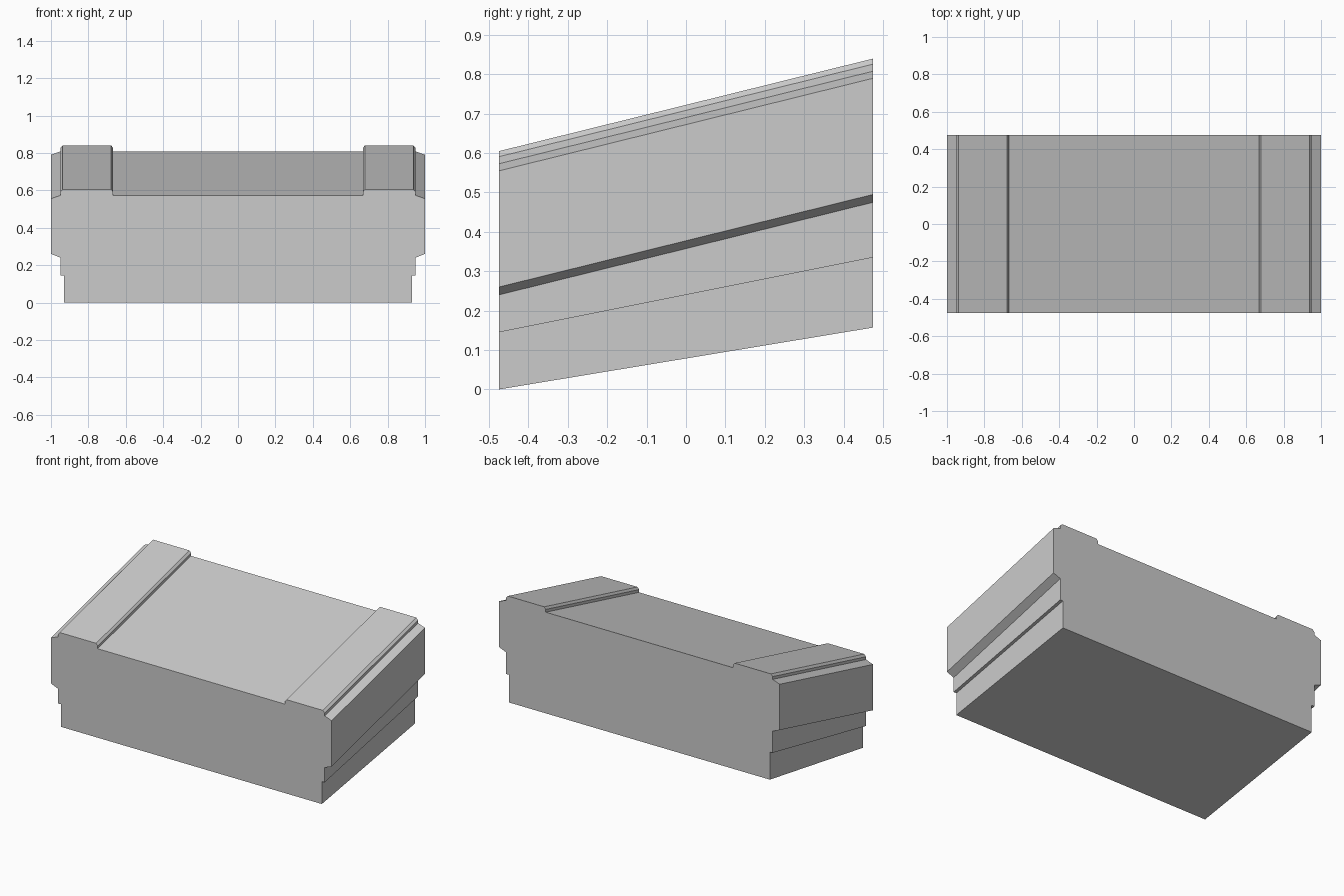
import bpy
import bmesh

cube = bpy.data.objects.get("Cube")
if cube:
    bpy.data.objects.remove(cube, do_unlink=True)

# Single stone grey
grey = bpy.data.materials.new("stone_grey")
grey.use_nodes = True
colour = (0.6, 0.6, 0.6, 1.0)
grey.diffuse_color = colour
grey.node_tree.nodes["Principled BSDF"].inputs["Base Color"].default_value = colour

HALF_DEPTH = 0.475
SLOPE_RISE = 0.235   # rise from front to back for the upper body

# Right half of the cross-section: x, front height, rise towards the back
half_profile = [
    (0.93, 0.0, 0.157),             # sloping underside
    (0.93, 0.145, 0.19),            # plinth step
    (0.95, 0.145, 0.19),
    (0.95, 0.24, SLOPE_RISE),       # chamfer under the side band
    (1.0, 0.26, SLOPE_RISE),
    (1.0, 0.555, SLOPE_RISE),       # chamfer over the side band
    (0.95, 0.573, SLOPE_RISE),
    (0.95, 0.591, SLOPE_RISE),      # raised rail with bevelled edges
    (0.937, 0.605, SLOPE_RISE),
    (0.678, 0.605, SLOPE_RISE),
    (0.667, 0.591, SLOPE_RISE),
    (0.667, 0.573, SLOPE_RISE),     # sunken centre panel
]
profile = half_profile + [(-x, z, rise) for x, z, rise in reversed(half_profile)]

# Loft the front section to the raised back section
bm = bmesh.new()
front = [bm.verts.new((x, -HALF_DEPTH, z)) for x, z, rise in profile]
back = [bm.verts.new((x, HALF_DEPTH, z + rise)) for x, z, rise in profile]
bm.faces.new(front)
bm.faces.new(list(reversed(back)))
for i in range(len(profile)):
    j = (i + 1) % len(profile)
    bm.faces.new((front[i], back[i], back[j], front[j]))
bmesh.ops.recalc_face_normals(bm, faces=bm.faces[:])

mesh = bpy.data.meshes.new("sloped_block")
bm.to_mesh(mesh)
bm.free()
mesh.materials.append(grey)
block = bpy.data.objects.new("sloped_block", mesh)
bpy.context.collection.objects.link(block)
